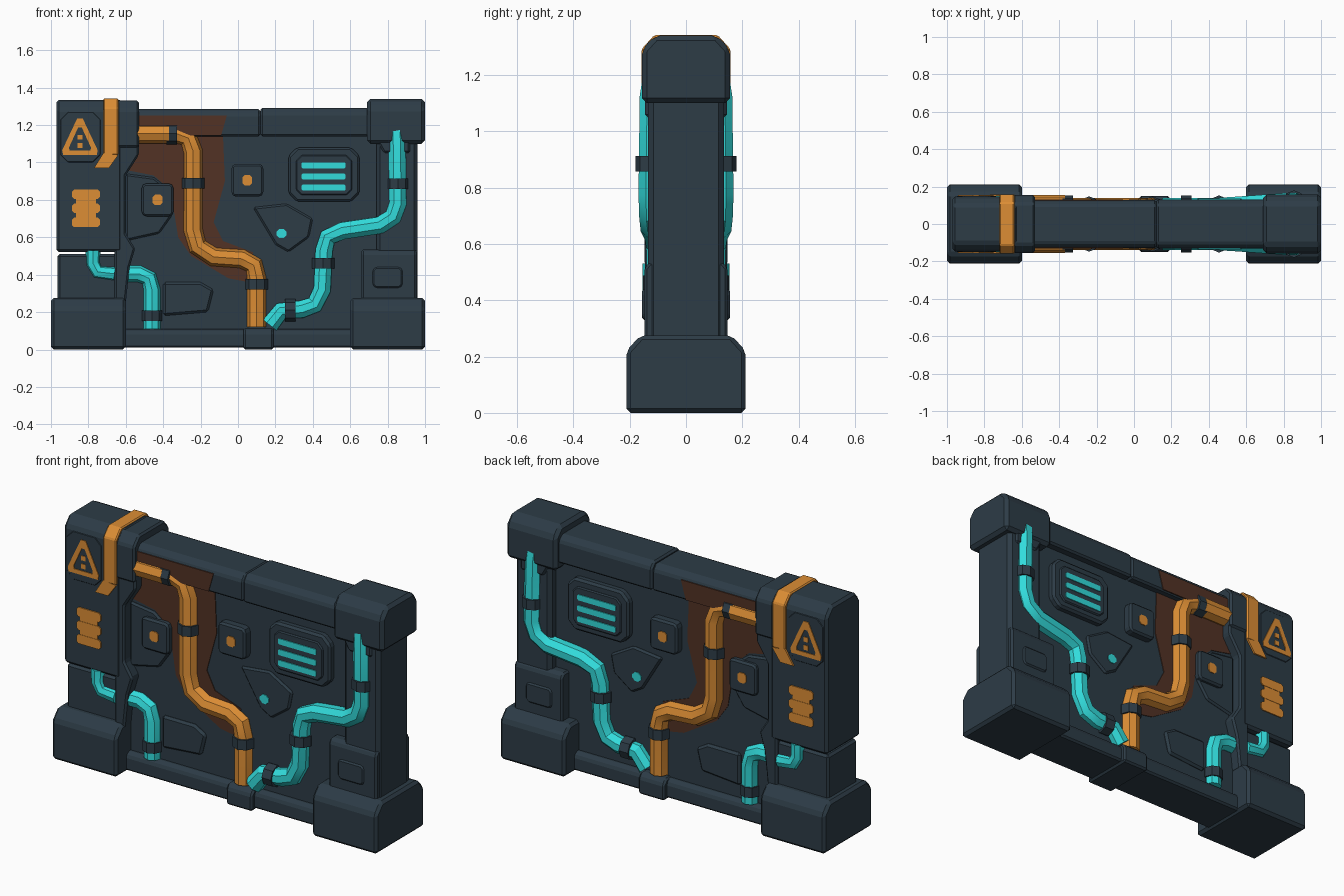
import bpy, bmesh, math
from mathutils import Vector

if "Cube" in bpy.data.objects:
    bpy.data.objects.remove(bpy.data.objects["Cube"])


def material(name, rgb):
    m = bpy.data.materials.new(name)
    m.diffuse_color = (*rgb, 1)
    m.use_nodes = True
    m.node_tree.nodes["Principled BSDF"].inputs["Base Color"].default_value = m.diffuse_color
    return m


SLATE = material("slate", (0.026, 0.045, 0.062))
ORANGE = material("orange", (0.72, 0.27, 0.035))
CYAN = material("cyan", (0.032, 0.72, 0.72))
BROWN = material("rust brown", (0.084, 0.032, 0.018))


def finish(obj, bevel=0, mirror=False):
    if bevel:
        b = obj.modifiers.new("chamfer", 'BEVEL')
        b.width, b.segments, b.limit_method = bevel, 1, 'ANGLE'
    if mirror:
        m = obj.modifiers.new("both_faces", 'MIRROR')
        m.use_axis = (False, True, False)
    return obj


def prism(name, ring, offset, mat, bevel=0, mirror=False):
    """Close a ring of 3D points and extrude it by offset."""
    bm = bmesh.new()
    face = bm.faces.new([bm.verts.new(p) for p in ring])
    out = bmesh.ops.extrude_face_region(bm, geom=[face])["geom"]
    bmesh.ops.translate(bm, vec=offset, verts=[g for g in out if isinstance(g, bmesh.types.BMVert)])
    bmesh.ops.recalc_face_normals(bm, faces=bm.faces)
    mesh = bpy.data.meshes.new(name)
    bm.to_mesh(mesh)
    bm.free()
    mesh.materials.append(mat)
    obj = bpy.data.objects.new(name, mesh)
    bpy.context.collection.objects.link(obj)
    return finish(obj, bevel, mirror)


def block(name, x0, x1, z0, z1, y, top=0.0, mat=SLATE, bevel=0.01):
    """Full-depth block with chamfered top edges along x."""
    half = [(y, z0), (y, z1 - top), (y - top * 0.9, z1)] if top else [(y, z0), (y, z1)]
    ring = half + [(-a, b) for a, b in reversed(half)]
    return prism(name, [(x0, a, b) for a, b in ring], (x1 - x0, 0, 0), mat, bevel)


def plate(name, outline, y_in, y_out, mat=SLATE, bevel=0):
    """Plate with an x-z outline, on the front and mirrored to the back."""
    return prism(name, [(x, -y_in, z) for x, z in outline], (0, y_in - y_out, 0), mat, bevel, True)


def rect(x0, x1, z0, z1, c=0.0):
    if not c:
        return [(x0, z0), (x1, z0), (x1, z1), (x0, z1)]
    return [(x0 + c, z0), (x1 - c, z0), (x1, z0 + c), (x1, z1 - c),
            (x1 - c, z1), (x0 + c, z1), (x0, z1 - c), (x0, z0 + c)]


def pipe(name, pts, radius, mat):
    """Eight-sided tube through (x, y, z) points, mirrored to the back."""
    cu = bpy.data.curves.new(name, 'CURVE')
    cu.dimensions = '3D'
    cu.bevel_depth, cu.bevel_resolution, cu.use_fill_caps = radius, 2, True
    sp = cu.splines.new('POLY')
    sp.points.add(len(pts) - 1)
    for p, (x, y, z) in zip(sp.points, pts):
        p.co = (x, -y, z, 1)
    cu.materials.append(mat)
    obj = bpy.data.objects.new(name, cu)
    bpy.context.collection.objects.link(obj)
    bpy.ops.object.select_all(action='DESELECT')
    obj.select_set(True)
    bpy.context.view_layer.objects.active = obj
    bpy.ops.object.convert(target='MESH')
    obj = bpy.context.object
    bpy.ops.object.shade_smooth_by_angle(angle=math.radians(30))
    return finish(obj, 0, True)


def collar(name, x, y, z, direction, radius):
    d = Vector(direction).normalized() * 0.028
    c = Vector((x, y, z))
    pipe(name, [tuple(c - d), tuple(c + d)], radius, SLATE)


# wall core and beams
P = 0.085
block("wall_panel", -0.66, 0.78, 0.03, 1.22, P, bevel=0)
block("top_beam_left", -0.56, 0.12, 1.14, 1.285, 0.127, 0.03)
block("top_beam_right", 0.12, 0.72, 1.14, 1.292, 0.13, 0.03)
block("bottom_beam", -0.62, 0.62, 0.01, 0.11, 0.125, 0.02)
block("bottom_centre_block", 0.03, 0.19, 0, 0.115, 0.15, 0.025)

# feet
for side, x in (("left", -1.0), ("right", 0.6)):
    block(side + "_foot", x, x + 0.4, 0, 0.275, 0.212, 0.055, bevel=0.015)

# right column
block("right_column", 0.74, 0.96, 0.25, 1.15, 0.135, bevel=0.02)
block("right_column_lower", 0.66, 0.955, 0.25, 0.535, 0.148, 0.02)
plate("right_column_hatch", rect(0.72, 0.88, 0.33, 0.44, 0.015), 0.14, 0.156, bevel=0.008)
block("right_cap", 0.69, 1.0, 1.1, 1.34, 0.157, 0.05, bevel=0.018)
plate("right_cap_skirt", [(0.92, 1.12), (0.74, 1.12), (0.78, 1.05), (0.92, 1.05)], 0.1, 0.145, bevel=0.01)

# left column
block("left_column", -0.97, -0.62, 0.52, 1.335, 0.147, 0.05, bevel=0.014)
block("left_column_lower", -0.965, -0.62, 0.25, 0.51, 0.128, bevel=0.012)
block("left_rib_top", -0.645, -0.53, 1.08, 1.33, 0.155, 0.05)
plate("left_rib", [(-0.66, 1.1), (-0.53, 1.1), (-0.53, 1.04), (-0.6, 0.93), (-0.6, 0.62),
                   (-0.55, 0.54), (-0.58, 0.44), (-0.6, 0.25), (-0.66, 0.25)], 0.03, 0.145, bevel=0.01)
block("orange_band", -0.72, -0.64, 1.04, 1.342, 0.158, 0.05, ORANGE, 0.006)
plate("orange_band_foot", [(-0.72, 1.05), (-0.77, 0.97), (-0.69, 0.97), (-0.64, 1.04)], 0.149, 0.158, ORANGE)

# warning triangle as three bars with two dots
L = 0.147
plate("sign_plate", rect(-0.95, -0.735, 1.0, 1.27, 0.04), 0.13, L + 0.003, bevel=0.004)
outer = [(-0.935, 1.04), (-0.755, 1.04), (-0.75, 1.065), (-0.83, 1.235), (-0.86, 1.235), (-0.94, 1.065)]
cx, cz = -0.845, 1.105
inner = [(cx + (x - cx) * 0.62, cz + (z - cz) * 0.64) for x, z in outer]
for i in range(6):
    j = (i + 1) % 6
    plate("warning_sign_edge", [outer[i], outer[j], inner[j], inner[i]], L + 0.002, L + 0.007, ORANGE)
for z in (1.09, 1.135):
    plate("warning_sign_dot", rect(cx - 0.013, cx + 0.013, z - 0.013, z + 0.013), L + 0.002, L + 0.007, ORANGE)

# orange slots on the left column
for z in (0.83, 0.755, 0.68):
    plate("orange_slot", rect(-0.888, -0.738, z - 0.026, z + 0.026, 0.012), L - 0.002, L + 0.006, ORANGE)
plate("orange_slot_link", rect(-0.865, -0.76, 0.67, 0.84), L - 0.002, L + 0.004, ORANGE)

# rust stain on the wall and on the beam
plate("rust_stain", [(-0.6, 1.14), (-0.08, 1.14), (-0.07, 0.9), (-0.13, 0.68), (-0.08, 0.58),
                     (0.08, 0.52), (0.06, 0.36), (-0.05, 0.38), (-0.25, 0.5), (-0.32, 0.6),
                     (-0.36, 0.85), (-0.45, 0.93), (-0.6, 0.96)], P - 0.002, P + 0.004, BROWN)
plate("rust_stain_beam", [(-0.53, 1.145), (-0.09, 1.145), (-0.06, 1.25), (-0.53, 1.25)], 0.125, 0.131, BROWN)

# raised wall reliefs
plate("lower_relief", [(-0.4, 0.18), (-0.16, 0.2), (-0.13, 0.32), (-0.2, 0.36), (-0.4, 0.36)], 0.07, P + 0.015, bevel=0.012)
plate("side_relief", [(-0.6, 0.58), (-0.42, 0.62), (-0.35, 0.72), (-0.37, 0.86), (-0.45, 0.92), (-0.6, 0.94)],
      0.07, P + 0.012, bevel=0.01)
plate("middle_relief", [(0.08, 0.76), (0.2, 0.56), (0.27, 0.52), (0.38, 0.6), (0.4, 0.7), (0.26, 0.78)],
      0.07, P + 0.012, bevel=0.01)

# vent with glowing slots
plate("vent_frame", rect(0.27, 0.65, 0.79, 1.08, 0.045), 0.07, 0.122, bevel=0.012)
plate("vent_face", rect(0.31, 0.61, 0.825, 1.04, 0.03), 0.1, 0.13, bevel=0.006)
for z in (0.985, 0.925, 0.865):
    plate("vent_slot", rect(0.34, 0.575, z - 0.016, z + 0.016, 0.006), 0.128, 0.135, CYAN)

# sensor boxes and status light
for x, z, y in ((-0.43, 0.8, 0.12), (0.05, 0.905, 0.132)):
    plate("sensor_box", rect(x - 0.085, x + 0.085, z - 0.088, z + 0.088, 0.015), 0.07, y, bevel=0.012)
    plate("sensor_light", rect(x - 0.026, x + 0.026, z - 0.028, z + 0.028, 0.012), y - 0.002, y + 0.005, ORANGE)
plate("status_light", rect(0.205, 0.26, 0.595, 0.645, 0.017), P + 0.01, P + 0.017, CYAN)

# orange pipe
Y = 0.088
pipe("orange_pipe", [(x, Y, z) for x, z in (
    (-0.55, 1.155), (-0.33, 1.155), (-0.265, 1.13), (-0.24, 1.06), (-0.24, 0.64), (-0.215, 0.55),
    (-0.13, 0.495), (0.02, 0.485), (0.085, 0.45), (0.1, 0.38), (0.1, 0.12))], 0.051, ORANGE)
pipe("orange_pipe_inlet", [(-0.55, 0.1, 1.155), (-0.37, 0.1, 1.155)], 0.054, ORANGE)
collar("orange_pipe_collar", -0.355, 0.095, 1.155, (1, 0, 0), 0.058)
collar("orange_pipe_collar", -0.24, Y, 0.89, (0, 0, 1), 0.06)
collar("orange_pipe_collar", 0.1, Y, 0.35, (0, 0, 1), 0.06)

# long cyan pipe
pipe("cyan_pipe_right", [
    (0.845, 0.105, 1.205), (0.85, 0.118, 1.12), (0.855, 0.122, 0.78), (0.83, 0.12, 0.71), (0.76, 0.115, 0.665),
    (0.56, 0.1, 0.635), (0.48, 0.095, 0.6), (0.46, 0.093, 0.53), (0.45, 0.093, 0.32), (0.41, 0.093, 0.24),
    (0.34, 0.093, 0.215), (0.23, 0.093, 0.205), (0.17, 0.093, 0.13)], 0.05, CYAN)
collar("cyan_pipe_collar", 0.855, 0.122, 0.885, (0, 0, 1), 0.058)
collar("cyan_pipe_collar", 0.455, 0.093, 0.46, (0, 0, 1), 0.06)
collar("cyan_pipe_collar", 0.28, 0.093, 0.21, (1, 0, 0), 0.06)

# short cyan pipes on the left
pipe("cyan_pipe_left", [(x, 0.092, z) for x, z in (
    (-0.61, 0.405), (-0.53, 0.405), (-0.475, 0.38), (-0.46, 0.32), (-0.46, 0.11))], 0.045, CYAN)
collar("cyan_left_collar", -0.46, 0.092, 0.18, (0, 0, 1), 0.053)
pipe("cyan_pipe_stub", [(x, 0.115, z) for x, z in (
    (-0.775, 0.53), (-0.775, 0.46), (-0.75, 0.415), (-0.66, 0.405))], 0.04, CYAN)
